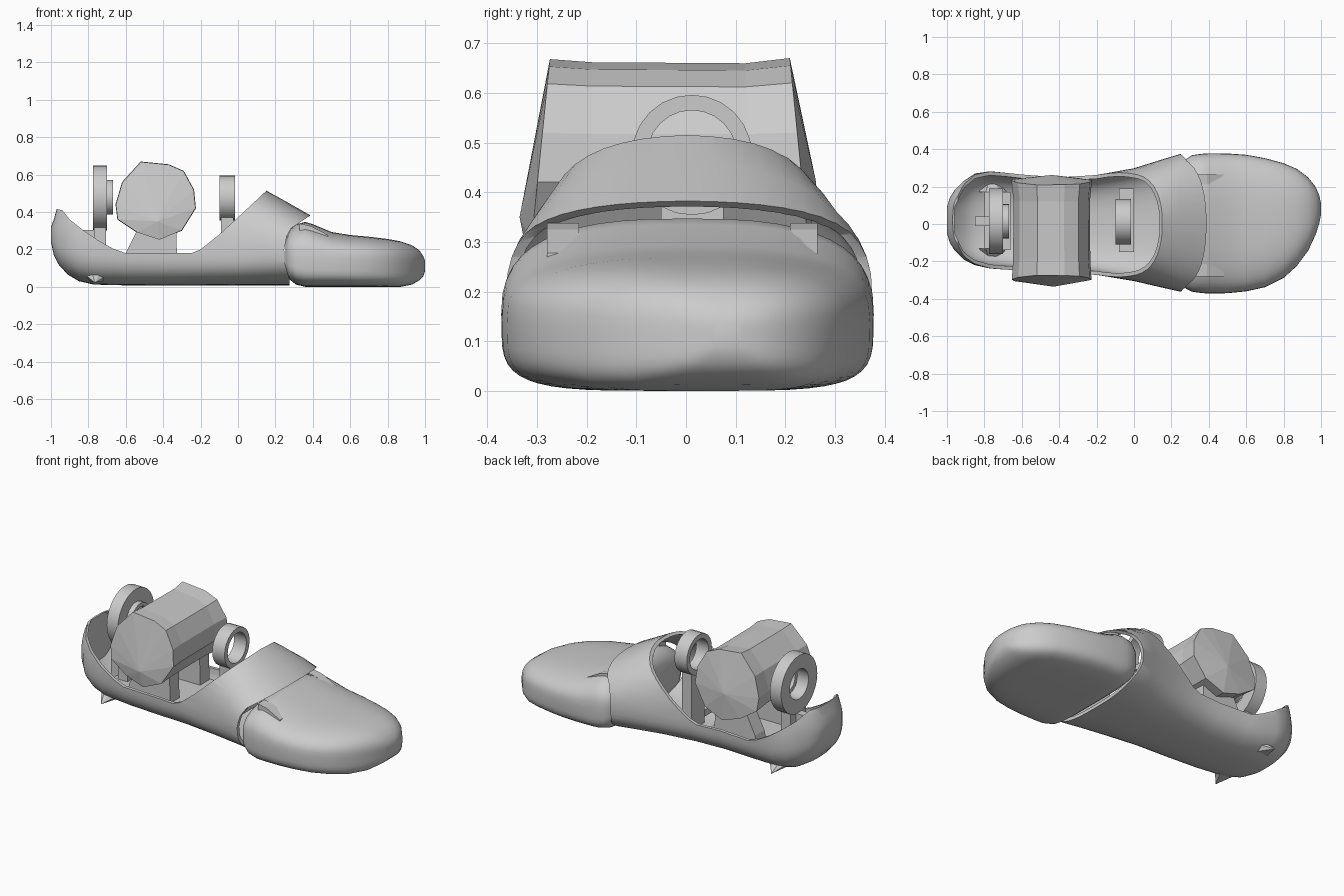
import bpy, bmesh, math

if "Cube" in bpy.data.objects:
    bpy.data.objects.remove(bpy.data.objects["Cube"])

grey = bpy.data.materials.new("plain grey")
grey.diffuse_color = (0.6, 0.6, 0.6, 1)
grey.use_nodes = True
grey.node_tree.nodes["Principled BSDF"].inputs["Base Color"].default_value = grey.diffuse_color


def make(name, verts, faces, smooth=None):
    me = bpy.data.meshes.new(name)
    me.from_pydata(verts, [], faces)
    bm = bmesh.new()
    bm.from_mesh(me)
    bmesh.ops.recalc_face_normals(bm, faces=bm.faces)
    bm.to_mesh(me)
    bm.free()
    me.materials.append(grey)
    ob = bpy.data.objects.new(name, me)
    bpy.context.collection.objects.link(ob)
    if smooth:
        shade(ob, smooth)
    return ob


def activate(ob):
    bpy.ops.object.select_all(action='DESELECT')
    ob.select_set(True)
    bpy.context.view_layer.objects.active = ob


def shade(ob, deg):
    activate(ob)
    bpy.ops.object.shade_smooth_by_angle(angle=math.radians(deg))


def bridge(rings, caps=True, closed=False):
    """Join rings of equal length; returns verts and faces."""
    n, m = len(rings[0]), len(rings)
    verts = [v for r in rings for v in r]
    faces = []
    for i in range(m if closed else m - 1):
        a, b = i * n, ((i + 1) % m) * n
        faces += [(a + j, a + (j + 1) % n, b + (j + 1) % n, b + j) for j in range(n)]
    if caps and not closed:
        faces += [tuple(range(n)), tuple(range((m - 1) * n, m * n))]
    return verts, faces


def hull(name, stations, p_low, p_up, inset=0.0, smooth=None, n=48):
    """Loft of superellipse sections: x, bottom, middle, top, y min, y max."""
    rings = []
    for x, zb, zm, zt, y0, y1 in stations:
        hw, cy, ring = (y1 - y0) / 2 - inset, (y0 + y1) / 2, []
        for k in range(n):
            t = 2 * math.pi * k / n
            c, s = math.cos(t), math.sin(t)
            p = p_up if s >= 0 else p_low
            h = (zt - zm if s >= 0 else zm - zb) - inset
            ring.append((x, cy + hw * math.copysign(abs(c) ** (2 / p), c),
                         zm + h * math.copysign(abs(s) ** (2 / p), s)))
        rings.append(ring)
    return make(name, *bridge(rings), smooth)


def prism(name, poly, y0, y1):
    """Side-view (x, z) polygon extruded along y."""
    return make(name, *bridge([[(x, y, z) for x, z in poly] for y in (y0, y1)]))


def box(name, x0, x1, y0, y1, z0, z1):
    return prism(name, [(x0, z0), (x1, z0), (x1, z1), (x0, z1)], y0, y1)


def tube(name, x0, x1, y, z, ro, ri, n=24):
    rings = [[(x, y + r * math.cos(2 * math.pi * k / n), z + r * math.sin(2 * math.pi * k / n))
              for k in range(n)] for x, r in ((x0, ro), (x1, ro), (x1, ri), (x0, ri))]
    return make(name, *bridge(rings, closed=True), 35)


def cut(ob, cutter):
    cutter.hide_render = True
    mod = ob.modifiers.new("cut", 'BOOLEAN')
    mod.operation, mod.solver, mod.object = 'DIFFERENCE', 'EXACT', cutter
    activate(ob)
    bpy.ops.object.modifier_apply(modifier=mod.name)
    bpy.data.objects.remove(cutter)


# Heel shell: hollow hull with an open top and a strap over the instep
S = [(-1.0, .24, .28, .32, -.05, .09), (-.985, .17, .27, .36, -.10, .14),
     (-.96, .12, .26, .45, -.14, .18), (-.91, .065, .25, .52, -.19, .23),
     (-.85, .03, .24, .56, -.22, .27), (-.77, .012, .22, .58, -.238, .282),
     (-.6, .008, .20, .60, -.25, .265), (-.4, .008, .19, .60, -.26, .25),
     (-.2, .008, .19, .60, -.272, .262), (0, .008, .19, .58, -.305, .298),
     (.15, .008, .2, .515, -.34, .345), (.25, .008, .2, .46, -.362, .375),
     (.40, .008, .2, .375, -.372, .378)]
shell = hull("heel_shell", S, 2.8, 2.1)
inner = S[2:] + [(.55, .008, .2, .30, -.372, .378)]
cut(shell, hull("inner_cutter", inner, 2.8, 2.1, inset=.02))
cut(shell, prism("opening_cutter", [
    (-1.2, .46), (-.94, .41), (-.90, .36), (-.83, .305), (-.75, .25), (-.67, .205), (-.60, .18),
    (-.25, .18), (-.2, .2), (-.1, .28), (.02, .39), (.15, .512), (.15, 1), (-1.2, 1)], -1, 1))
cut(shell, prism("front_cutter", [
    (.28, -.1), (.275, .04), (.25, .13), (.247, .2), (.26, .27), (.285, .315),
    (.385, .38), (.6, .6), (.8, .6), (.8, -.1)], -1, 1))
shade(shell, 35)

# Toe cap with a flat sole
toe = [(.255, .09, .17, .26, -.31, .31), (.275, .04, .17, .305, -.345, .345),
       (.31, .012, .165, .335, -.362, .368), (.36, 0, .16, .347, -.369, .375),
       (.40, 0, .155, .335, -.372, .378), (.5, 0, .15, .293, -.37, .377),
       (.6, 0, .145, .277, -.36, .37), (.7, 0, .14, .268, -.338, .352),
       (.8, 0, .135, .256, -.288, .325), (.87, 0, .13, .243, -.225, .295),
       (.93, .012, .125, .222, -.145, .25), (.97, .035, .12, .195, -.06, .20),
       (.99, .055, .12, .165, .0, .155), (1.0, .085, .118, .14, .05, .11)]
hull("toe_cap", toe, 4.5, 2.7, smooth=40)

# Small strap tabs lying on the toe cap
for side, y0, y1 in (("left", .21, .265), ("right", -.28, -.215)):
    prism("tab_" + side, [(.33, .29), (.33, .338), (.39, .325), (.48, .278), (.48, .25)], y0, y1)

# Side pins at the heel, pointing out and down
for side, s in (("left", 1), ("right", -1)):
    base = [(-.755 + .075 * math.cos(a), s * .15 + .02, .075 + .05 * math.sin(a))
            for a in [k * math.pi / 3 for k in range(6)]]
    make("heel_pin_" + side, base + [(-.765, s * .25 + .02, .022)],
         [(k, (k + 1) % 6, 6) for k in range(6)] + [tuple(range(6))])

# Rear bearing ring, axle collar and its stand
tube("rear_ring", -.775, -.70, .015, .475, .175, .09, 28)
tube("rear_collar", -.70, -.668, .015, .48, .092, .07)
box("rear_post", -.77, -.705, -.06, .09, .035, .33)
prism("rear_gusset", [(-.85, .06), (-.77, .06), (-.77, .305), (-.85, .305)], -.01, .04)
box("rear_foot", -.80, -.66, -.14, .17, .075, .11)

# Front bearing ring and its stand
tube("front_ring", -.098, -.015, .012, .475, .121, .09)
box("front_post", -.09, -.025, -.05, .075, .035, .375)
box("front_foot", -.08, 0, -.15, .19, .06, .10)

# Faceted motor block with bulging ends
outline = [(-.52, .67), (-.37, .655), (-.29, .62), (-.235, .52), (-.225, .42), (-.30, .30),
           (-.42, .25), (-.54, .29), (-.645, .36), (-.655, .44), (-.62, .56)]


def block_ring(y, k, lean):
    return [(-.44 + (x + .44) * k, y + lean * (z - .46), .46 + (z - .46) * k) for x, z in outline]


verts, faces = bridge([block_ring(-.295, .99, .10), block_ring(-.19, .96, .0),
                       block_ring(.12, .95, .0), block_ring(.23, 1, -.10)], caps=False)
n = len(outline)
verts += [(-.43, -.335, .35), (-.44, .262, .42)]
faces += [(k, (k + 1) % n, 4 * n) for k in range(n)]
faces += [(3 * n + k, 3 * n + (k + 1) % n, 4 * n + 1) for k in range(n)]
make("motor_block", verts, faces)

# Cradle under the block: two legs standing on a bed plate
for side, y0, y1 in (("left", .10, .19), ("right", -.19, -.10)):
    prism("cradle_" + side, [(-.62, .10), (-.60, .18), (-.53, .32), (-.42, .28),
                             (-.33, .32), (-.325, .10)], y0, y1)
box("cradle_bed", -.64, -.27, -.2, .2, .10, .13)
